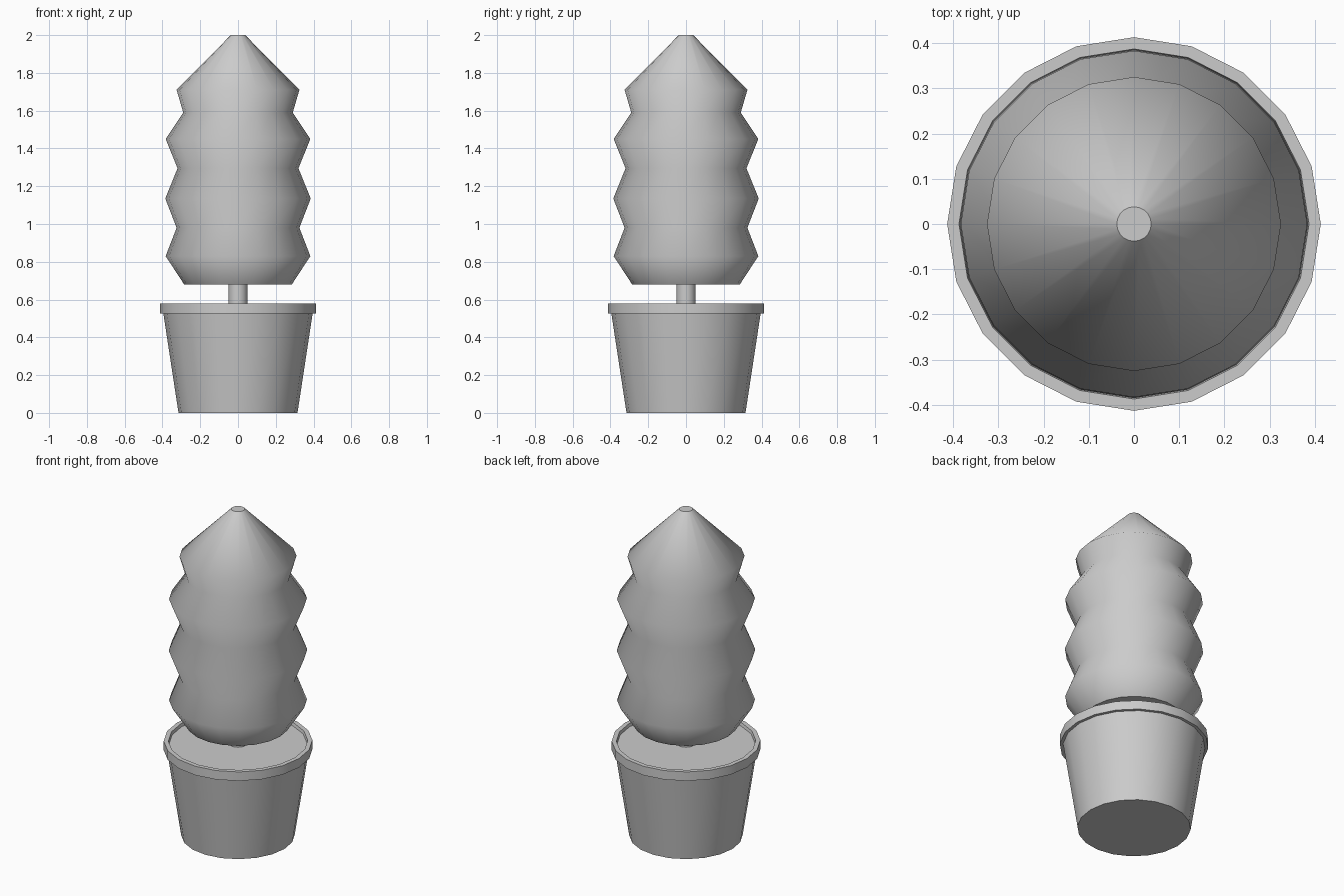
import bpy, bmesh, math

if "Cube" in bpy.data.objects:
    bpy.data.objects.remove(bpy.data.objects["Cube"])

SIDES = 20


def lathe(name, profile, sharp=()):
    """Revolve (radius, z) points; ends are capped unless radius is 0. sharp = ring indices with hard edges."""
    bm = bmesh.new()
    rings = []
    for r, z in profile:
        rings.append([bm.verts.new((r * math.cos(2 * math.pi * i / SIDES),
                                    r * math.sin(2 * math.pi * i / SIDES), z))
                      for i in range(SIDES)])
    for a, b in zip(rings, rings[1:]):
        for i in range(SIDES):
            j = (i + 1) % SIDES
            bm.faces.new((a[i], a[j], b[j], b[i])).smooth = True
    bm.faces.new(list(reversed(rings[0])))
    bm.faces.new(rings[-1])
    for k in set(sharp) | {0, len(profile) - 1}:
        for i in range(SIDES):
            bm.edges.get((rings[k][i], rings[k][(i + 1) % SIDES])).smooth = False
    me = bpy.data.meshes.new(name)
    bm.to_mesh(me)
    bm.free()
    ob = bpy.data.objects.new(name, me)
    bpy.context.collection.objects.link(ob)
    return ob


# Tapered pot with rim; the final cap is the soil surface inside the rim
lathe("pot", [(0.315, 0), (0.395, 0.525), (0.413, 0.525), (0.413, 0.58),
              (0.387, 0.58), (0.383, 0.562)], sharp=(1, 2, 3, 4))

# Trunk
lathe("trunk", [(0.05, 0.55), (0.05, 0.70)])

# Tiered foliage
lathe("foliage", [(0.285, 0.68), (0.383, 0.83), (0.325, 0.98), (0.385, 1.135),
                  (0.32, 1.295), (0.383, 1.45), (0.29, 1.59), (0.325, 1.71),
                  (0.038, 2.0)])
